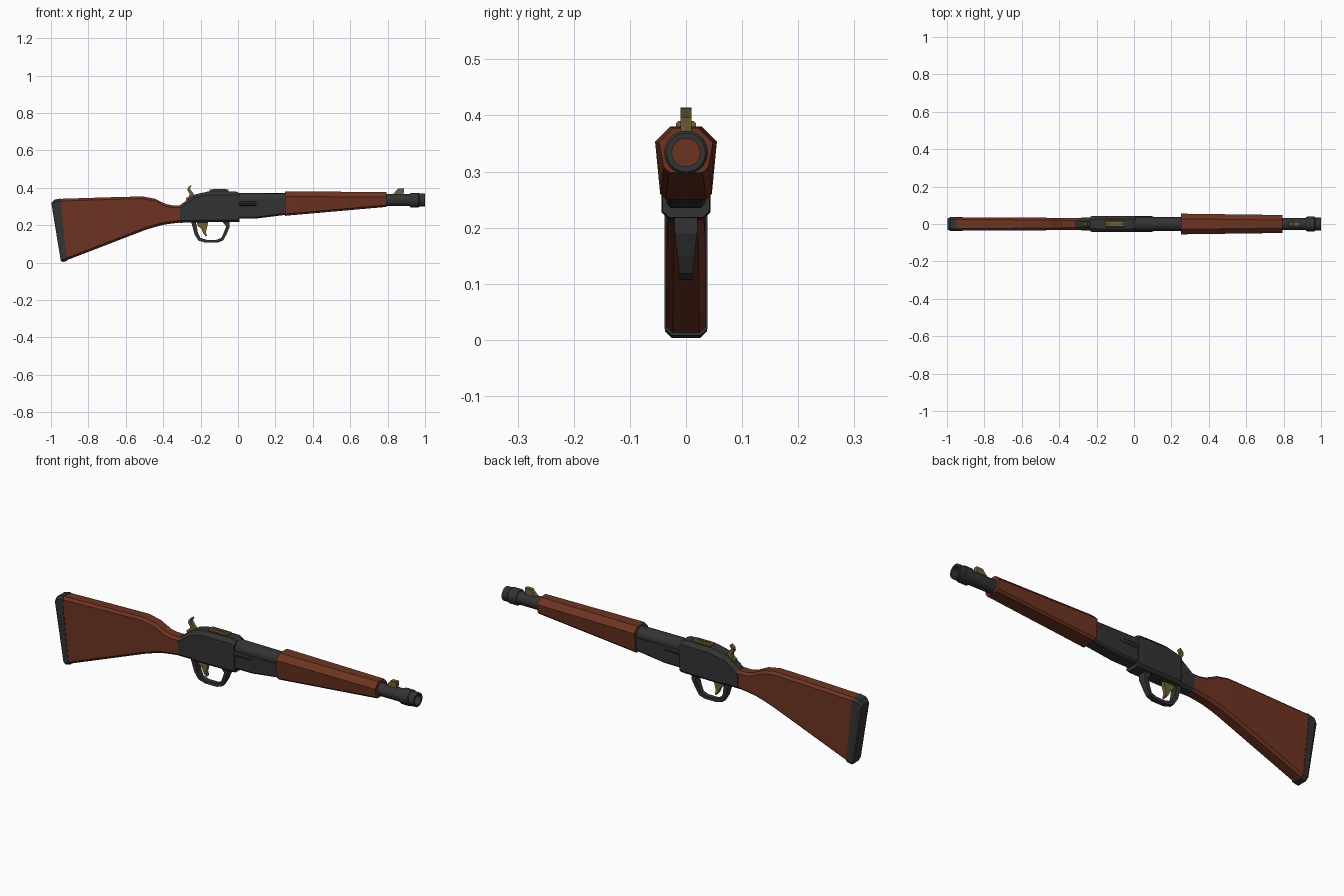
import bpy, bmesh, math
from mathutils import Vector

cube = bpy.data.objects.get("Cube")
if cube:
    bpy.data.objects.remove(cube, do_unlink=True)


def material(name, rgb):
    m = bpy.data.materials.new(name)
    m.use_nodes = True
    m.diffuse_color = (*rgb, 1)
    b = m.node_tree.nodes["Principled BSDF"]
    b.inputs["Base Color"].default_value = (*rgb, 1)
    b.inputs["Roughness"].default_value = 0.7
    return m


WOOD = material("reddish wood", (0.155, 0.034, 0.016))
METAL = material("dark steel", (0.033, 0.033, 0.033))
BRASS = material("aged brass", (0.16, 0.115, 0.035))


def skin(name, rings, mat, caps=True, closed=False, smooth=False):
    """Bridge matching rings of points into one surface."""
    bm = bmesh.new()
    loops = [[bm.verts.new(p) for p in ring] for ring in rings]
    pairs = list(zip(loops, loops[1:]))
    if closed:
        pairs.append((loops[-1], loops[0]))
    for a, b in pairs:
        for i in range(len(a)):
            j = (i + 1) % len(a)
            bm.faces.new((a[i], a[j], b[j], b[i]))
    if caps and not closed:
        bm.faces.new(loops[0])
        bm.faces.new(loops[-1])
    bmesh.ops.recalc_face_normals(bm, faces=bm.faces)
    mesh = bpy.data.meshes.new(name)
    bm.to_mesh(mesh)
    bm.free()
    mesh.materials.append(mat)
    ob = bpy.data.objects.new(name, mesh)
    bpy.context.collection.objects.link(ob)
    if smooth:
        bpy.ops.object.select_all(action="DESELECT")
        ob.select_set(True)
        bpy.context.view_layer.objects.active = ob
        bpy.ops.object.shade_smooth_by_angle(angle=math.radians(30))
    return ob


def section(low, high, wide_low, wide_high, cut_low, cut_high):
    """Chamfered cross-section between a low and a high (x, z) point."""
    lo, hi = Vector((low[0], 0, low[1])), Vector((high[0], 0, high[1]))
    up = (hi - lo).normalized()
    half = [(lo, wide_low - cut_low), (lo + up * cut_low, wide_low),
            (hi - up * cut_high, wide_high), (hi, wide_high - cut_high)]
    right = [p + Vector((0, y, 0)) for p, y in half]
    left = [p - Vector((0, y, 0)) for p, y in reversed(half)]
    return right + left


def prism(name, profile, half, mat):
    """Flat side profile given thickness across y."""
    return skin(name, [[(x, y, z) for x, z in profile] for y in (-half, half)], mat)


def lathe(name, steps, z, mat, y=0, sides=16, closed=False):
    """Turned part along x from (x, radius) steps."""
    turn = [2 * math.pi * i / sides for i in range(sides)]
    rings = [[(x, y + r * math.cos(a), z + r * math.sin(a)) for a in turn]
             for x, r in steps]
    return skin(name, rings, mat, closed=closed, smooth=True)


# Butt stock, with its thin wrist at the receiver
stock = [((-0.918, 0.012), (-0.952, 0.341), 0.036),
         ((-0.70, 0.096), (-0.70, 0.349), 0.035),
         ((-0.50, 0.173), (-0.51, 0.354), 0.034),
         ((-0.45, 0.189), (-0.445, 0.342), 0.033),
         ((-0.40, 0.202), (-0.385, 0.313), 0.032),
         ((-0.36, 0.208), (-0.35, 0.306), 0.032),
         ((-0.30, 0.215), (-0.30, 0.306), 0.032)]
skin("butt_stock", [section(a, b, w, w, 0.012, 0.012) for a, b, w in stock], WOOD)

# Butt plate, rounded towards the rear
plate = [((-0.948, 0.012), (-0.998, 0.318), 0.030),
         ((-0.940, 0.003), (-0.982, 0.336), 0.037),
         ((-0.915, 0.008), (-0.950, 0.343), 0.038)]
skin("butt_plate", [section(a, b, w, w, 0.012, 0.012) for a, b, w in plate], METAL)

# Receiver, stepping out from the wrist to the wide body
body = [(-0.31, 0.213, 0.307, 0.033), (-0.24, 0.214, 0.358, 0.034),
        (-0.225, 0.215, 0.366, 0.043), (-0.16, 0.216, 0.380, 0.044),
        (-0.01, 0.217, 0.380, 0.044), (0.008, 0.218, 0.372, 0.042)]
skin("receiver", [section((x, a), (x, b), w, w, 0.012, 0.018)
                  for x, a, b, w in body], METAL)

# Lower frame below the barrel, between receiver and fore-end
frame = [(0, 0.235), (0.10, 0.236), (0.26, 0.256)]
skin("lower_frame", [section((x, a), (x, 0.33), 0.035, 0.037, 0.008, 0.004)
                     for x, a in frame], METAL)

# Barrel breech and side bolts on both sides
lathe("barrel_breech", [(0, 0.038), (0.26, 0.037)], 0.334, METAL)
for side, y in (("left", 0.03), ("right", -0.03)):
    lathe(side + "_side_bolt", [(0, 0.014), (0.09, 0.014), (0.105, 0.008)],
          0.315, METAL, y=y, sides=10)

# Fore-end, tapering towards the muzzle
fore = [(0.25, 0.25, 0.379, 0.046, 0.055), (0.27, 0.252, 0.380, 0.046, 0.055),
        (0.795, 0.298, 0.378, 0.040, 0.048)]
skin("fore_end", [section((x, a), (x, b), u, w, 0.010, 0.027)
                  for x, a, b, u, w in fore], WOOD)

# Hollow muzzle end of the barrel with its collar
muzzle = [(0.79, 0.032), (0.92, 0.032), (0.92, 0.036), (0.925, 0.039),
          (0.965, 0.039), (0.97, 0.035), (1.0, 0.035), (1.0, 0.025), (0.79, 0.025)]
lathe("barrel_muzzle", muzzle, 0.334, METAL, sides=20, closed=True)

# Trigger guard: outer and inner path points with half width
guard = [((-0.25, 0.217), (-0.225, 0.217), 0.020),
         ((-0.232, 0.150), (-0.214, 0.158), 0.015),
         ((-0.212, 0.118), (-0.200, 0.132), 0.012),
         ((-0.175, 0.107), (-0.168, 0.122), 0.012),
         ((-0.110, 0.107), (-0.115, 0.122), 0.012),
         ((-0.080, 0.118), (-0.090, 0.132), 0.012),
         ((-0.062, 0.150), (-0.078, 0.156), 0.015),
         ((-0.045, 0.190), (-0.063, 0.194), 0.020),
         ((-0.045, 0.220), (-0.085, 0.220), 0.021)]
skin("trigger_guard", [[(o[0], -w, o[1]), (o[0], w, o[1]), (i[0], w, i[1]),
                        (i[0], -w, i[1])] for o, i, w in guard], METAL)

# Brass trigger, hammer and sights
prism("trigger", [(-0.222, 0.222), (-0.215, 0.195), (-0.195, 0.18),
                  (-0.185, 0.155), (-0.172, 0.14), (-0.166, 0.143),
                  (-0.172, 0.165), (-0.165, 0.19), (-0.158, 0.222)], 0.009, BRASS)
prism("hammer", [(-0.24, 0.33), (-0.275, 0.33), (-0.279, 0.345),
                 (-0.264, 0.352), (-0.258, 0.367), (-0.270, 0.385),
                 (-0.268, 0.40), (-0.254, 0.414), (-0.249, 0.412),
                 (-0.257, 0.395), (-0.244, 0.376), (-0.232, 0.362)], 0.010, BRASS)
skin("rear_sight", [section((x, 0.374), (x, 0.390), 0.018, 0.018, 0.002, 0.004)
                    for x in (-0.152, -0.05)], BRASS)
prism("rear_sight_rib", [(-0.14, 0.388), (-0.06, 0.388), (-0.065, 0.393),
                         (-0.135, 0.393)], 0.006, BRASS)
prism("front_sight", [(0.825, 0.362), (0.885, 0.362), (0.888, 0.396),
                      (0.855, 0.396), (0.84, 0.378)], 0.010, BRASS)
